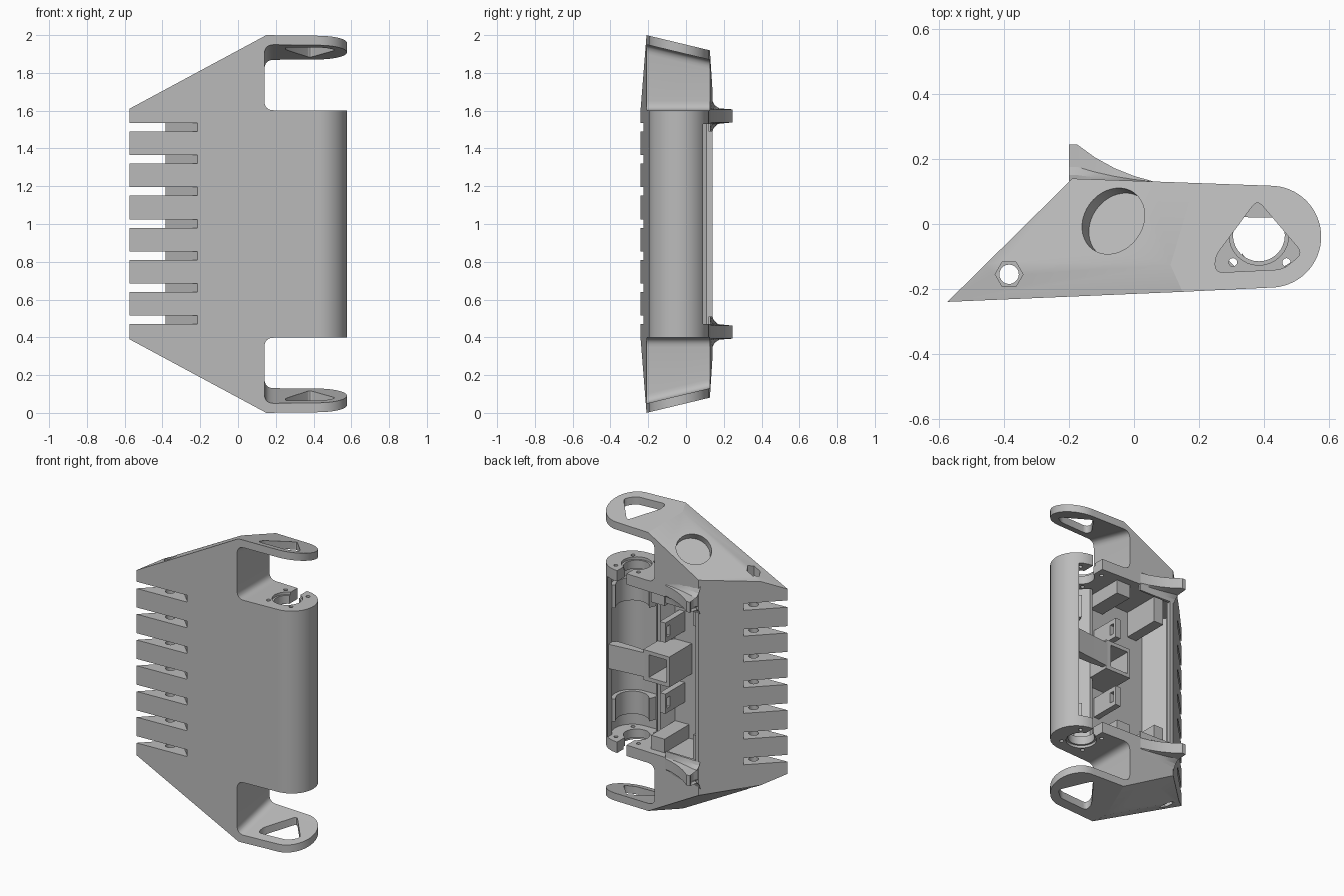
import bpy, bmesh, math
from mathutils import Vector, Matrix

cube = bpy.data.objects.get("Cube")
if cube:
    bpy.data.objects.remove(cube)

grey = bpy.data.materials.new("plain grey")
grey.use_nodes = True
grey.diffuse_color = (0.5, 0.5, 0.5, 1)
grey.node_tree.nodes["Principled BSDF"].inputs["Base Color"].default_value = (0.5, 0.5, 0.5, 1)


def finish(bm, name, flip=False):
    if flip:
        for v in bm.verts:
            v.co.z = 2 - v.co.z
    bmesh.ops.recalc_face_normals(bm, faces=bm.faces)
    me = bpy.data.meshes.new(name)
    bm.to_mesh(me)
    bm.free()
    me.materials.append(grey)
    ob = bpy.data.objects.new(name, me)
    bpy.context.collection.objects.link(ob)
    return ob


def loft(name, rows, flip=False):
    """Closed solid through equal-length rings of points."""
    bm = bmesh.new()
    rings = [[bm.verts.new(p) for p in row] for row in rows]
    n = len(rings[0])
    for a, b in zip(rings, rings[1:]):
        for i in range(n):
            j = (i + 1) % n
            bm.faces.new((a[i], a[j], b[j], b[i]))
    bm.faces.new(rings[0])
    bm.faces.new(rings[-1])
    return finish(bm, name, flip)


def prism(name, pts, z0, z1, flip=False):
    return loft(name, [[(x, y, z) for x, y in pts] for z in (z0, z1)], flip)


def box(name, x0, x1, y0, y1, z0, z1, flip=False):
    return prism(name, [(x0, y0), (x1, y0), (x1, y1), (x0, y1)], z0, z1, flip)


def arc(cx, cy, r, a0, a1, n):
    angles = [math.radians(a0 + (a1 - a0) * i / n) for i in range(n + 1)]
    return [(cx + r * math.cos(a), cy + r * math.sin(a)) for a in angles]


def disc(cx, cy, r, n=32):
    return arc(cx, cy, r, 0, 360 - 360 / n, n - 1)


def rounded(pts, r, n=4):
    """Polygon with softened corners."""
    out = []
    for i, p in enumerate(pts):
        p = Vector(p)
        a = Vector(pts[i - 1]) - p
        b = Vector(pts[(i + 1) % len(pts)]) - p
        a = p + a.normalized() * r
        b = p + b.normalized() * r
        for k in range(n + 1):
            t = k / n
            out.append(tuple(a * (1 - t) ** 2 + p * 2 * t * (1 - t) + b * t * t))
    return out


def cut(target, cutter):
    mod = target.modifiers.new("cut", "BOOLEAN")
    mod.object = cutter
    mod.operation = "DIFFERENCE"
    mod.solver = "EXACT"
    bpy.context.view_layer.objects.active = target
    bpy.ops.object.modifier_apply(modifier=mod.name)
    bpy.data.objects.remove(cutter)


# Main shell: plan outline, then sloping ends
outline = [(-0.575, -0.24), (0.15, -0.209)]
outline += arc(0.42, -0.039, 0.157, -90, 90, 32)
outline += [(0.06, 0.131), (-0.19, 0.14)]
shell = prism("main_shell", outline, -0.2, 2.2)
bm = bmesh.new()
bm.from_mesh(shell.data)
slopes = [((0.15, -0.21, 2.0), (0, 0.24, 1)),
          ((0.15, -0.21, 2.0), (-0.538, 0, 1)),
          ((0.11, -0.125, 1.978), (-0.538, 0.4, 1))]
for co, no in slopes:
    for s in (1, -1):
        c = Vector((co[0], co[1], 1 + s * (co[2] - 1)))
        d = Vector((no[0], no[1], s * no[2]))
        geom = bm.verts[:] + bm.edges[:] + bm.faces[:]
        res = bmesh.ops.bisect_plane(bm, geom=geom, plane_co=c, plane_no=d, clear_outer=True)
        edges = [e for e in res["geom_cut"] if isinstance(e, bmesh.types.BMEdge)]
        bmesh.ops.edgeloop_fill(bm, edges=edges)
bmesh.ops.recalc_face_normals(bm, faces=bm.faces)
bm.to_mesh(shell.data)
bm.free()

# Hollow inside, open at the back
cavity = [(-0.15, 0.3), (-0.17, 0.108), (-0.325, -0.047), (-0.325, -0.085), (-0.22, -0.185)]
cavity += arc(0.42, -0.04, 0.125, -90, 45, 20) + [(0.508, 0.3)]
cut(shell, prism("cavity_cutter", cavity, 0.47, 1.53))

# Side vents
vent = [(-0.8, -0.4), (-0.215, -0.4), (-0.215, -0.22), (-0.385, -0.05), (-0.385, 0.3), (-0.8, 0.3)]
for i in range(7):
    z = 0.47 + 0.17 * i
    cut(shell, prism("vent_cutter", vent, z, z + 0.045))

# Long rod hole
cut(shell, prism("rod_cutter", disc(-0.385, -0.155, 0.03, 20), -0.3, 2.3))

notch = rounded([(0.14, 1.602), (0.9, 1.602), (0.9, 1.95), (0.14, 1.95)], 0.05, 6)
triangle = rounded([(0.38, 0.075), (0.52, -0.09), (0.46, -0.14), (0.25, -0.15), (0.25, -0.1)], 0.025)
for flip in (False, True):
    # Gap under the mounting lug, with a tilted underside
    rows = [[(x, y, z - (0.24 * (y + 0.21) if z > 1.78 else 0)) for x, z in notch]
            for y in (-0.4, 0.4)]
    cut(shell, loft("notch_cutter", rows, flip))
    cut(shell, prism("lug_hole_cutter", triangle, 1.75, 2.2, flip))
    # Bearing seat, its slit and screw holes
    cut(shell, prism("bearing_cutter", disc(0.385, -0.035, 0.08), 1.45, 1.7, flip))
    cut(shell, prism("seat_cutter", disc(0.385, -0.035, 0.092), 1.585, 1.7, flip))
    cut(shell, box("slit_cutter", 0.35, 0.42, 0, 0.3, 1.45, 1.7, flip))
    for x, y in ((0.305, -0.118), (0.47, -0.118), (0.305, 0.06), (0.47, 0.06)):
        cut(shell, prism("screw_cutter", disc(x, y, 0.013, 12), 1.45, 1.7, flip))
    # Hexagonal nut seat
    cut(shell, prism("nut_cutter", disc(-0.385, -0.155, 0.043, 6), 1.64, 2.1, flip))
    # Round recess on the slope
    bm = bmesh.new()
    turn = Vector((0, 0, 1)).rotation_difference(Vector((-0.538, 0.4, 1))).to_matrix().to_4x4()
    bmesh.ops.create_cone(bm, cap_ends=True, segments=40, radius1=0.108, radius2=0.108, depth=0.1,
                          matrix=Matrix.Translation((-0.065, 0.01, 1.833)) @ turn)
    cut(shell, finish(bm, "recess_cutter", flip))

# Curved hooks on the back, blended into the shell above
hook = [(0.06, 0.12), (0.06, 0.131), (0.0, 0.148), (-0.06, 0.172), (-0.12, 0.205), (-0.175, 0.245),
        (-0.2, 0.245), (-0.195, 0.225), (-0.175, 0.195), (-0.172, 0.165), (-0.185, 0.14), (-0.185, 0.12)]
steps = [(1.49, 0.08), (1.51, 0.15), (1.53, 0.35), (1.538, 1), (1.607, 1),
         (1.612, 0.4), (1.63, 0.18), (1.67, 0.02)]
parts = [shell]
for flip in (False, True):
    side = "lower" if flip else "upper"
    rows = [[(x, y if y < 0.13 else 0.13 + (y - 0.13) * k, z) for x, y in hook] for z, k in steps]
    parts.append(loft(side + "_hook", rows, flip))
    # Thickened channel collars near each end
    collar = arc(0.42, -0.04, 0.128, -90, 40, 16) + arc(0.42, -0.04, 0.1, 40, -150, 20)
    collar += [(0.3, -0.175)]
    parts.append(prism(side + "_collar", collar, 1.3, 1.45, flip))
    # Clip post with a slot
    post = box(side + "_clip", 0.13, 0.17, -0.19, 0.03, 1.17, 1.3, flip)
    cut(post, box("clip_cutter", 0.0, 0.3, -0.02, 0.01, 1.2, 1.27, flip))
    parts.append(post)
    # Corner blocks on the end walls
    parts.append(box(side + "_corner_block", -0.17, -0.1, -0.19, 0.07, 1.36, 1.54, flip))
    parts.append(box(side + "_end_block", 0.1, 0.2, -0.19, 0.08, 1.44, 1.54, flip))

# Channel ridge along the inside
ridge = [(0.19, -0.19), (0.34, -0.19), (0.31, -0.13), (0.27, -0.09), (0.25, -0.09)]
parts.append(prism("channel_ridge", ridge, 0.48, 1.52))

# Central bracket: hollow box and strap over the channel
bracket = box("bracket_box", 0.08, 0.27, -0.19, 0.06, 0.9, 1.1)
cut(bracket, box("bracket_cutter", 0.1, 0.23, -0.15, 0.2, 0.925, 1.075))
parts.append(bracket)
strap = [(0.26, 0.03), (0.36, 0.02), (0.49, 0.02), (0.52, 0.05), (0.505, 0.085), (0.37, 0.07), (0.26, 0.06)]
parts.append(prism("bracket_strap", strap, 0.92, 1.08))

# Smooth curved faces, keep sharp edges
bpy.ops.object.select_all(action="DESELECT")
for ob in parts:
    ob.select_set(True)
bpy.context.view_layer.objects.active = shell
bpy.ops.object.shade_smooth_by_angle(angle=math.radians(25))
